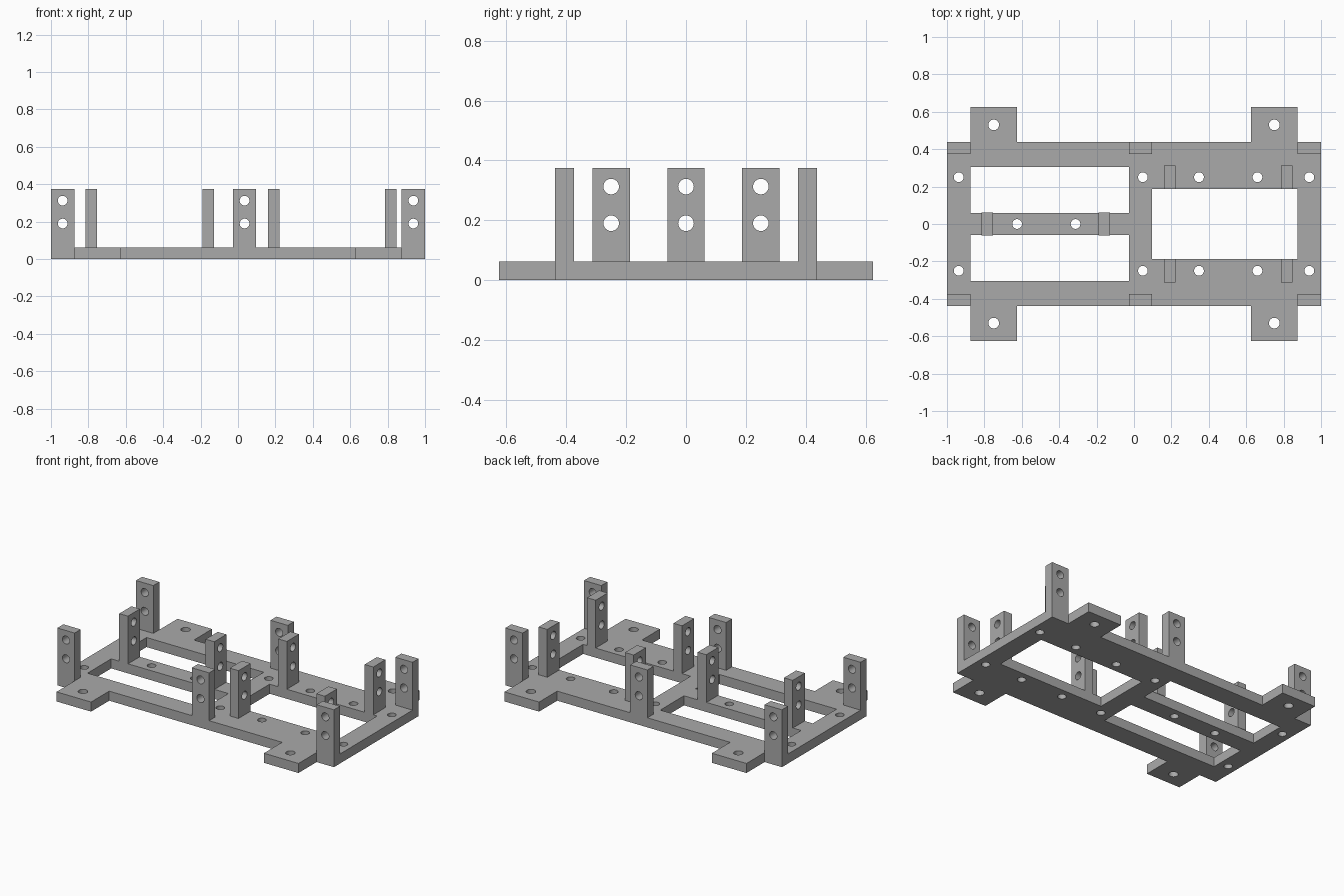
import bpy, bmesh, math
from mathutils import Matrix

if "Cube" in bpy.data.objects:
    bpy.data.objects.remove(bpy.data.objects["Cube"], do_unlink=True)

grey = bpy.data.materials.new("plain grey")
grey.use_nodes = True
COLOUR = (0.4, 0.4, 0.4, 1)
grey.diffuse_color = COLOUR
grey.node_tree.nodes["Principled BSDF"].inputs["Base Color"].default_value = COLOUR

T = 0.0625      # sheet thickness
TOP = 0.375     # post height
R = 0.026       # screw hole radius


def rect(x0, x1, y0, y1):
    return [(x0, y0), (x1, y0), (x1, y1), (x0, y1)]


def circle(x, y, r=R, n=32):
    return [(x + r * math.cos(math.tau * i / n), y + r * math.sin(math.tau * i / n))
            for i in range(n)]


def plate(name, loops, matrix):
    """Flat sheet from an outline and its openings, thickness T centred on its plane."""
    curve = bpy.data.curves.new(name + "_profile", "CURVE")
    curve.dimensions = "2D"
    curve.fill_mode = "BOTH"
    curve.extrude = T / 2
    for pts in loops:
        spline = curve.splines.new("POLY")
        spline.points.add(len(pts) - 1)
        for p, (x, y) in zip(spline.points, pts):
            p.co = (x, y, 0, 1)
        spline.use_cyclic_u = True
    helper = bpy.data.objects.new(name + "_profile", curve)
    bpy.context.collection.objects.link(helper)
    deps = bpy.context.evaluated_depsgraph_get()
    mesh = bpy.data.meshes.new_from_object(helper.evaluated_get(deps))
    bpy.data.objects.remove(helper, do_unlink=True)
    bpy.data.curves.remove(curve)

    bm = bmesh.new()
    bm.from_mesh(mesh)
    bmesh.ops.remove_doubles(bm, verts=bm.verts, dist=1e-5)
    bmesh.ops.recalc_face_normals(bm, faces=bm.faces)
    bm.transform(matrix)
    bm.to_mesh(mesh)
    bm.free()
    mesh.materials.clear()
    mesh.materials.append(grey)
    mesh.name = name
    obj = bpy.data.objects.new(name, mesh)
    bpy.context.collection.objects.link(obj)
    bpy.ops.object.select_all(action="DESELECT")
    obj.select_set(True)
    bpy.context.view_layer.objects.active = obj
    bpy.ops.object.shade_smooth_by_angle(angle=math.radians(30))
    return obj


# Base frame: outline with four mounting tabs, mirrored front to back
W, D, TAB = 1.0, 0.4375, 0.625
back = [(W, D), (0.875, D), (0.875, TAB), (0.625, TAB), (0.625, D),
        (-0.625, D), (-0.625, TAB), (-0.875, TAB), (-0.875, D), (-W, D)]
outline = back + [(x, -y) for x, y in reversed(back)]
loops = [outline, rect(0.0975, 0.875, -0.1875, 0.1875)]
for s in (-1, 1):
    y0, y1 = sorted((s * 0.06, s * 0.305))
    loops.append(rect(-0.875, -0.0275, y0, y1))
    loops += [circle(x, s * 0.53, 0.0285) for x in (-0.75, 0.75)]
    loops += [circle(x, s * 0.25) for x in (-0.9375, 0.0475, 0.3475, 0.66, 0.9375)]
loops += [circle(x, 0) for x in (-0.625, -0.3125)]
plate("base_frame", loops, Matrix.Translation((0, 0, T / 2)))

# Upright posts, each with two screw holes
post = [rect(-T, T, T, TOP), circle(0, 0.19), circle(0, 0.3125)]
upright = Matrix.Rotation(math.pi / 2, 4, "X")
turned = Matrix.Rotation(math.pi / 2, 4, "Z") @ upright

for side, s in (("front", -1), ("back", 1)):
    # Edge posts facing front and back
    for place, x in (("right", -0.9375), ("middle", 0.035), ("left", 0.9375)):
        plate(f"{side}_{place}_edge_post", post,
              Matrix.Translation((x, s * (D - T / 2), 0)) @ upright)
    # Inner posts beside the wide opening
    for place, x in (("inner", 0.191), ("outer", 0.816)):
        plate(f"{side}_{place}_bracket_post", post,
              Matrix.Translation((x, s * 0.25, 0)) @ turned)

# Posts on the centre bar
for place, x in (("outer", -0.784), ("inner", -0.159)):
    plate(f"centre_bar_{place}_post", post, Matrix.Translation((x, 0, 0)) @ turned)
